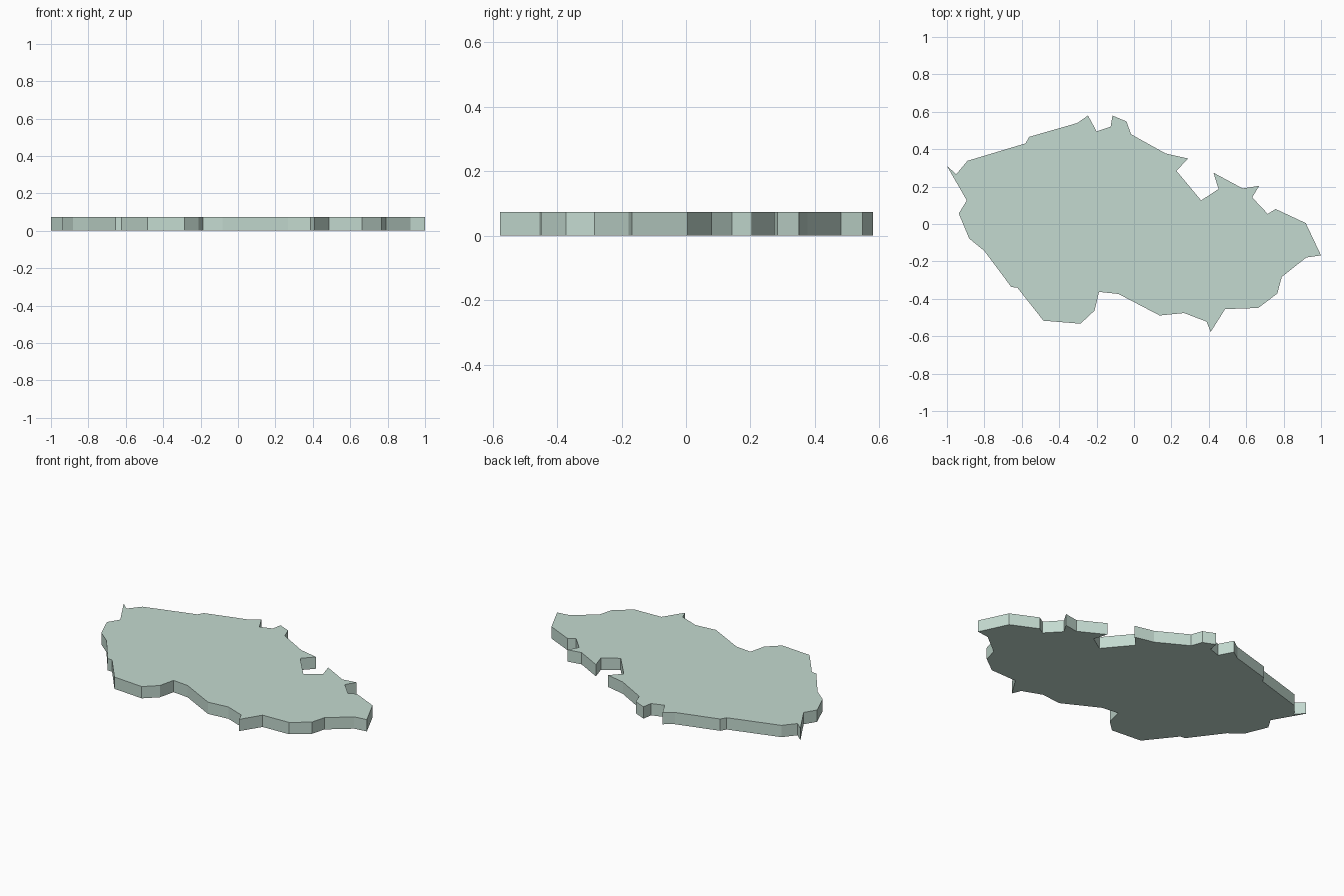
import bpy
import bmesh

THICKNESS = 0.073

# Slab outline, clockwise from the north-west tip
outline = [
    (-1.0, .31), (-.95, .266), (-.89, .338), (-.58, .431), (-.56, .466),
    (-.303, .54), (-.246, .58), (-.2, .495), (-.125, .52), (-.115, .58),
    (-.04, .548), (-.016, .48), (.169, .377), (.289, .35), (.227, .284),
    (.359, .126), (.452, .187), (.425, .274), (.581, .19), (.669, .204),
    (.632, .142), (.715, .054), (.757, .08), (.918, .005), (1.0, -.168),
    (.921, -.179), (.79, -.283), (.766, -.372), (.664, -.449), (.487, -.455),
    (.41, -.577), (.388, -.522), (.268, -.476), (.137, -.489), (-.083, -.374),
    (-.187, -.363), (-.211, -.463), (-.286, -.533), (-.484, -.517),
    (-.624, -.34), (-.656, -.337), (-.8, -.144), (-.881, -.078),
    (-.937, .056), (-.894, .126),
]

# Extrude the outline into a flat-sided slab
bm = bmesh.new()
base = bm.faces.new([bm.verts.new((x, y, 0)) for x, y in outline])
result = bmesh.ops.extrude_face_region(bm, geom=[base], use_keep_orig=True)
top_verts = [g for g in result["geom"] if isinstance(g, bmesh.types.BMVert)]
bmesh.ops.translate(bm, verts=top_verts, vec=(0, 0, THICKNESS))
bmesh.ops.recalc_face_normals(bm, faces=bm.faces)

mesh = bpy.data.meshes.new("map_slab")
bm.to_mesh(mesh)
bm.free()
slab = bpy.data.objects.new("map_slab", mesh)
bpy.context.collection.objects.link(slab)

# Pale grey-green finish
mat = bpy.data.materials.new("pale_green")
mat.diffuse_color = (.55, .70, .63, 1)
mesh.materials.append(mat)
